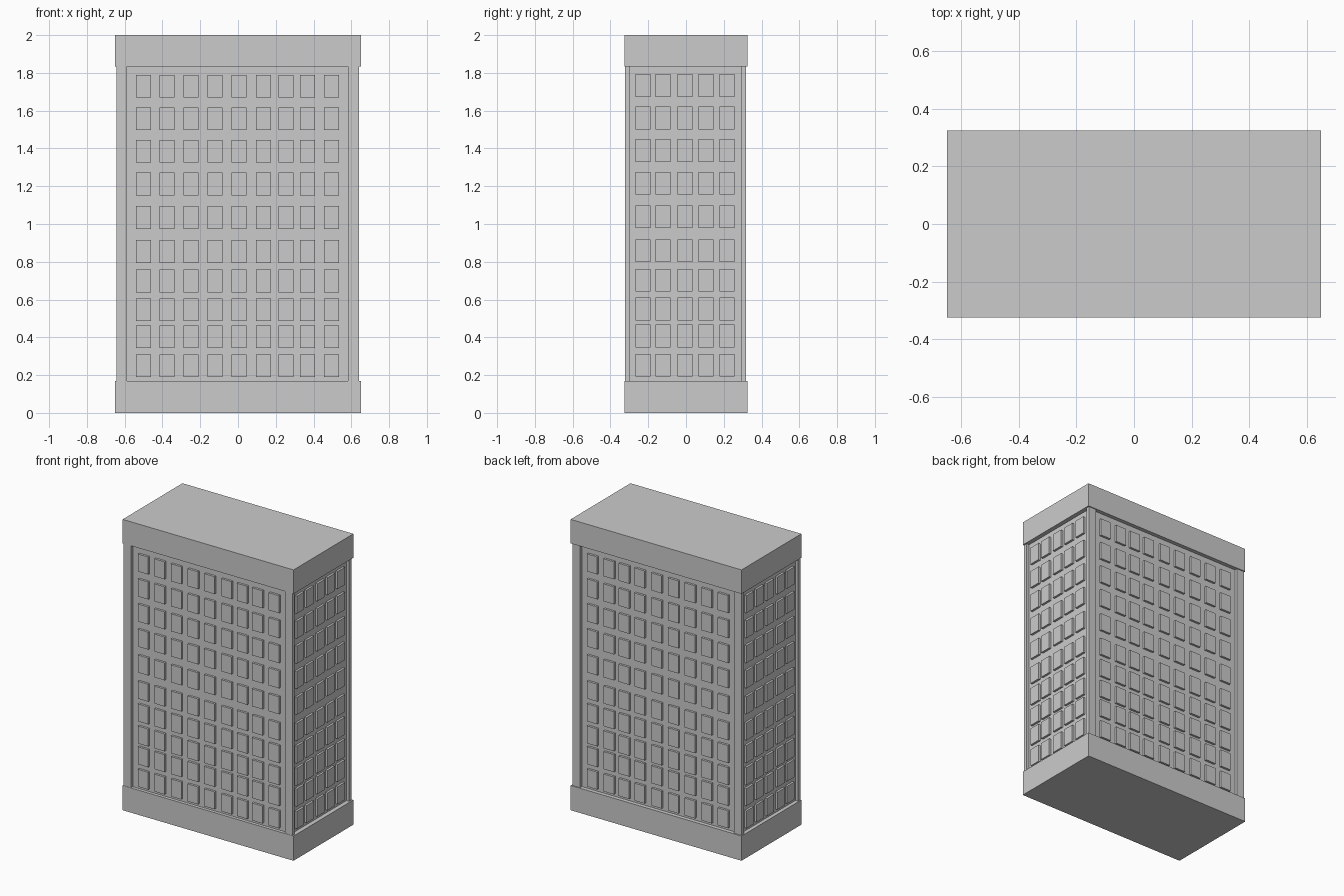
import bpy, bmesh
from mathutils import Vector

if "Cube" in bpy.data.objects:
    bpy.data.objects.remove(bpy.data.objects["Cube"])


def boxes(name, bounds):
    """One object made of axis-aligned boxes given as (min corner, max corner)."""
    bm = bmesh.new()
    for lo, hi in bounds:
        lo, hi = Vector(lo), Vector(hi)
        verts = bmesh.ops.create_cube(bm, size=1)["verts"]
        for v in verts:
            v.co = (lo + hi) / 2 + v.co * (hi - lo)
    mesh = bpy.data.meshes.new(name)
    bm.to_mesh(mesh)
    bm.free()
    obj = bpy.data.objects.new(name, mesh)
    bpy.context.collection.objects.link(obj)
    return obj


Z0, Z1 = 0.17, 1.835
X = (-0.644, 0.64)          # outer faces of the shaft
Y = (-0.323, 0.318)
PX = (-0.588, 0.583)        # panel openings between the pillars
PY = (-0.298, 0.292)
RECESS, RAISE = 0.02, 0.015

# Base and roof slabs
boxes("base_slab", [((-0.65, -0.325, 0), (0.65, 0.325, Z0))])
boxes("roof_slab", [((-0.65, -0.325, Z1), (0.65, 0.325, 2))])

# Recessed wall core
wx = (X[0] + RECESS, X[1] - RECESS)
wy = (Y[0] + RECESS, Y[1] - RECESS)
boxes("wall_core", [((wx[0], wy[0], Z0), (wx[1], wy[1], Z1))])

# Corner pillars
boxes("corner_pillars", [
    ((min(X[i], PX[i]), min(Y[j], PY[j]), Z0), (max(X[i], PX[i]), max(Y[j], PY[j]), Z1))
    for i in (0, 1) for j in (0, 1)])

# Raised windows, the same grid on opposite walls
rows = [0.249, 0.403, 0.546, 0.698, 0.854, 1.034, 1.212, 1.385, 1.557, 1.729]
cols_wide = [-0.50, -0.375, -0.248, -0.121, 0.005, 0.135, 0.253, 0.369, 0.496]
cols_side = [-0.227, -0.121, -0.005, 0.106, 0.216]
HW, HH = 0.0395, 0.06

for name, wall, sign in (("front", wy[0], -1), ("back", wy[1], 1)):
    a, b = sorted((wall - sign * 0.01, wall + sign * RAISE))
    boxes(name + "_windows", [((x - HW, a, z - HH), (x + HW, b, z + HH))
                              for z in rows for x in cols_wide])

for name, wall, sign in (("left", wx[0], -1), ("right", wx[1], 1)):
    a, b = sorted((wall - sign * 0.01, wall + sign * RAISE))
    boxes(name + "_windows", [((a, y - HW, z + 0.004 - HH), (b, y + HW, z + 0.004 + HH))
                              for z in rows for y in cols_side])
